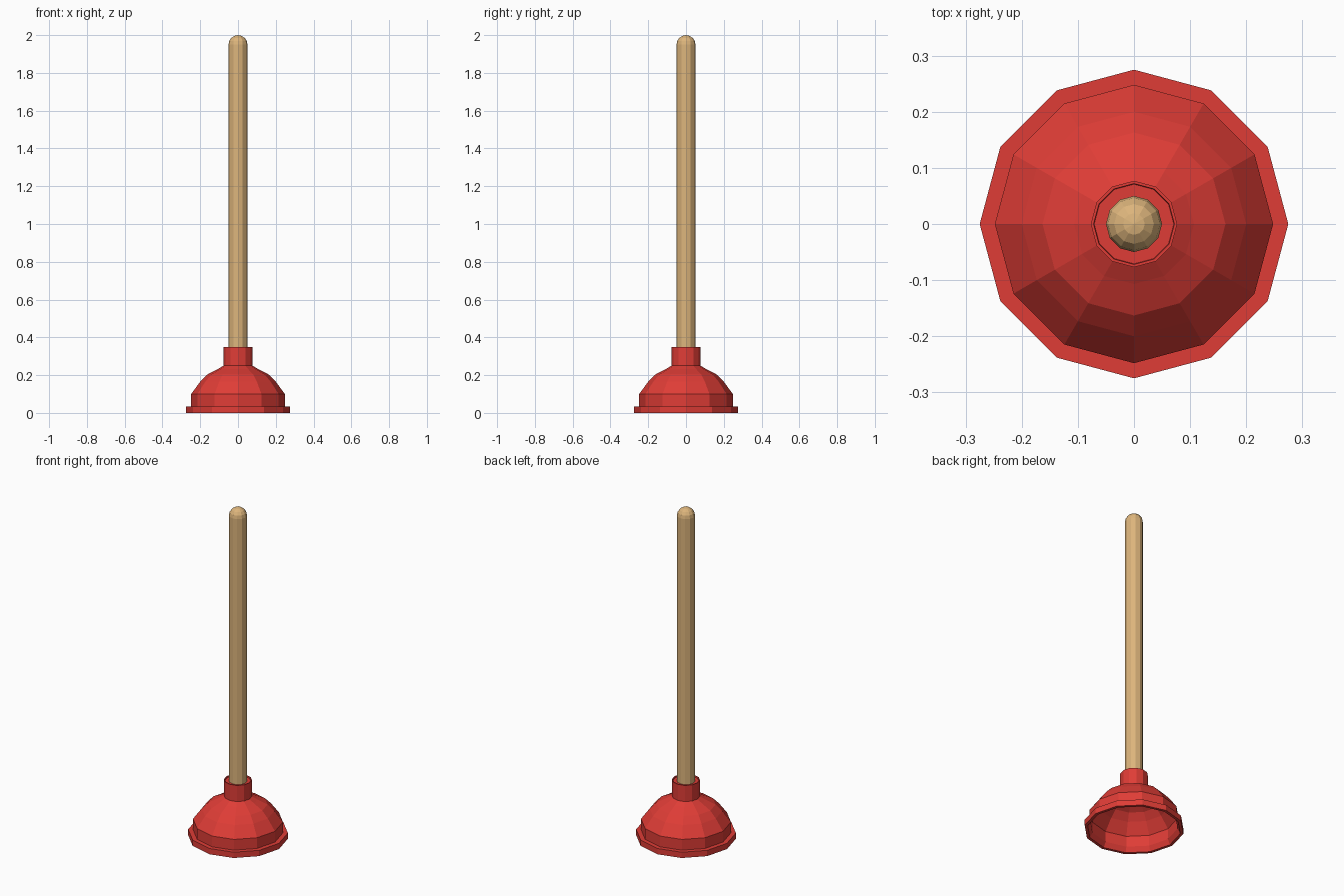
import bpy
import bmesh
from math import cos, sin, pi

if "Cube" in bpy.data.objects:
    bpy.data.objects.remove(bpy.data.objects["Cube"], do_unlink=True)

SIDES = 12


def make_material(name, rgb):
    mat = bpy.data.materials.new(name)
    mat.use_nodes = True
    color = (*rgb, 1.0)
    mat.diffuse_color = color
    mat.node_tree.nodes["Principled BSDF"].inputs["Base Color"].default_value = color
    return mat


def lathe(name, profile, mat):
    """Turn a (radius, height) profile around z; zero radius closes at a point."""
    bm = bmesh.new()
    rings = []
    for r, z in profile:
        if r == 0:
            rings.append([bm.verts.new((0, 0, z))] * SIDES)
        else:
            rings.append([bm.verts.new((r * cos(2 * pi * i / SIDES),
                                        r * sin(2 * pi * i / SIDES), z))
                          for i in range(SIDES)])
    for low, high in zip(rings, rings[1:]):
        for i in range(SIDES):
            j = (i + 1) % SIDES
            corners = dict.fromkeys((low[i], low[j], high[j], high[i]))
            bm.faces.new(list(corners))
    bmesh.ops.recalc_face_normals(bm, faces=bm.faces)
    mesh = bpy.data.meshes.new(name)
    bm.to_mesh(mesh)
    bm.free()
    mesh.materials.append(mat)
    obj = bpy.data.objects.new(name, mesh)
    bpy.context.collection.objects.link(obj)
    return obj


rubber = make_material("red rubber", (0.74, 0.046, 0.037))
wood = make_material("light wood", (0.72, 0.46, 0.2))

# Thin-walled rubber cup: the inside follows the stepped dome
WALL = 0.005
dome = [(0.248, 0.035), (0.248, 0.1), (0.2, 0.165),
        (0.163, 0.203), (0.107, 0.232), (0.077, 0.25)]
inside = [(r - WALL, z - WALL) for r, z in reversed(dome)]
flange = [(0.258, 0), (0.275, 0), (0.275, 0.035)]
collar = [(0.077, 0.348), (0.072, 0.348), (0.071, 0.34), (0, 0.34)]
lathe("rubber_cup", [(0, 0.245)] + inside + flange + dome + collar, rubber)

# Round wooden handle with a domed end
tip = [(0.05 * cos(a * pi / 8), 1.95 + 0.05 * sin(a * pi / 8)) for a in range(4)]
lathe("handle", [(0, 0.3), (0.05, 0.3)] + tip + [(0, 2.0)], wood)
